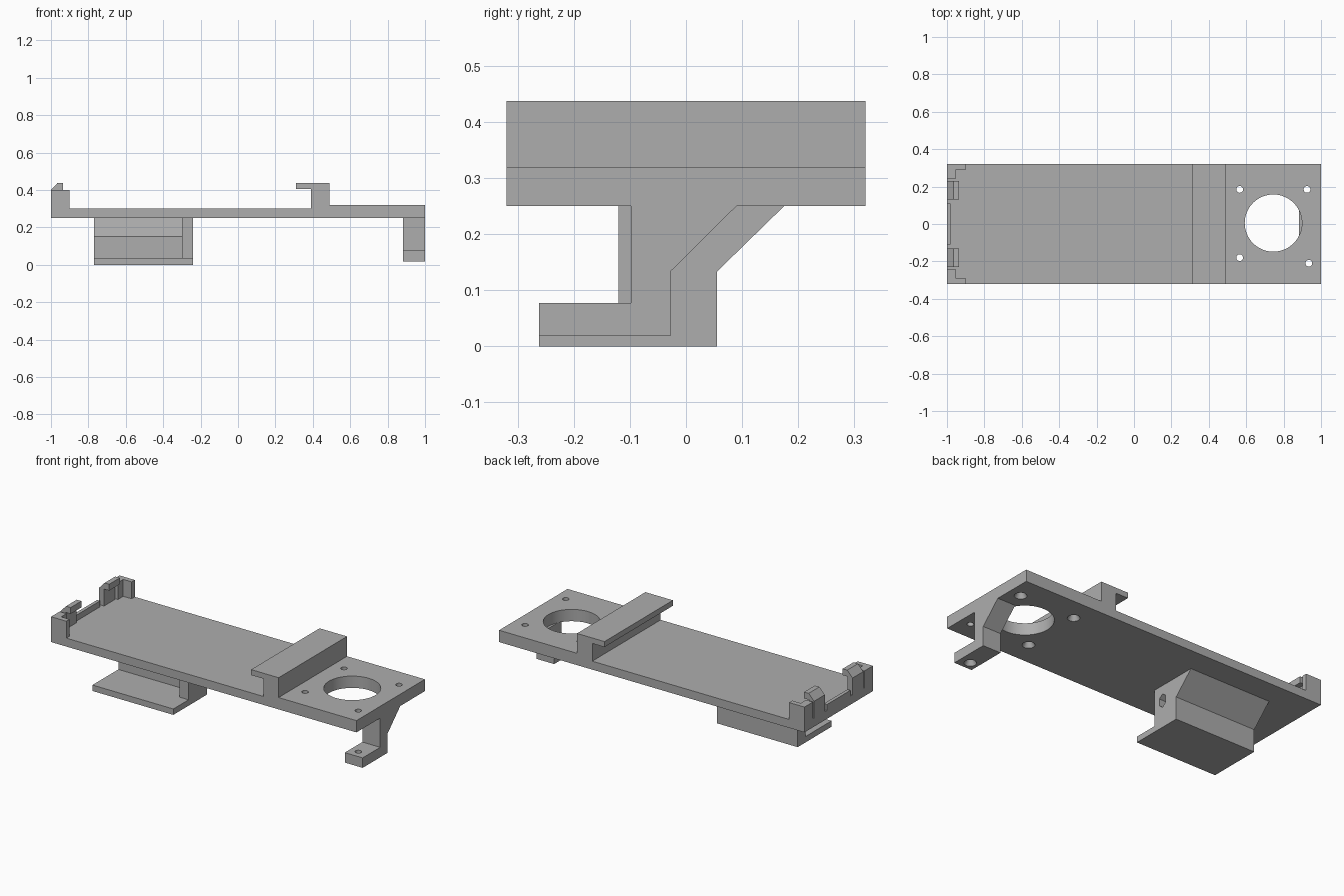
import bpy, bmesh
from math import radians
from mathutils import Vector

cube = bpy.data.objects.get("Cube")
if cube:
    bpy.data.objects.remove(cube)

grey = bpy.data.materials.new("plain grey")
grey.use_nodes = True
colour = (0.42, 0.42, 0.42, 1)
grey.diffuse_color = colour
grey.node_tree.nodes["Principled BSDF"].inputs["Base Color"].default_value = colour


def finish(name, bm):
    bmesh.ops.recalc_face_normals(bm, faces=bm.faces)
    mesh = bpy.data.meshes.new(name)
    bm.to_mesh(mesh)
    bm.free()
    mesh.materials.append(grey)
    obj = bpy.data.objects.new(name, mesh)
    bpy.context.collection.objects.link(obj)
    return obj


def prism(name, axis, points, low, high):
    """Extrude a flat profile along one axis, from low to high."""
    bm = bmesh.new()
    verts = []
    for a, b in points:
        co = [a, b]
        co.insert(axis, low)
        verts.append(bm.verts.new(co))
    face = bm.faces.new(verts)
    new = bmesh.ops.extrude_face_region(bm, geom=[face])["geom"]
    shift = Vector((0, 0, 0))
    shift[axis] = high - low
    bmesh.ops.translate(bm, vec=shift, verts=[v for v in new if isinstance(v, bmesh.types.BMVert)])
    return finish(name, bm)


def box(name, x, y, z):
    return prism(name, 2, [(x[0], y[0]), (x[1], y[0]), (x[1], y[1]), (x[0], y[1])], *z)


def cone(x, y, low, high, r_low, r_high, sides=32):
    bm = bmesh.new()
    bmesh.ops.create_cone(bm, cap_ends=True, segments=sides, radius1=r_low,
                          radius2=r_high, depth=high - low)
    bmesh.ops.translate(bm, vec=(x, y, (low + high) / 2), verts=bm.verts)
    return finish("cutter", bm)


def cut(obj, cutters):
    bpy.context.view_layer.objects.active = obj
    for c in cutters:
        mod = obj.modifiers.new("cut", "BOOLEAN")
        mod.operation = "DIFFERENCE"
        mod.solver = "EXACT"
        mod.object = c
        bpy.ops.object.modifier_apply(modifier=mod.name)
        bpy.data.objects.remove(c)


def screw_hole(x, y, z, top):
    """Through hole, countersunk from below."""
    return [cone(x, y, z - 0.02, top + 0.02, 0.018, 0.018),
            cone(x, y, z - 0.005, z + 0.03, 0.036, 0.018)]


# Base plate with raised mount and overhanging lip
plate = prism("base_plate", 1, [
    (-1, .25), (1, .25), (1, .32), (.49, .32), (.49, .4375), (.31, .4375),
    (.31, .405), (.39, .405), (.39, .3), (-1, .3)], -.32, .32)
holes = [cone(.745, .005, .2, .4, .153, .153, 64), cone(.935, -.21, .2, .4, .018, .018)]
for x, y in [(.565, .185), (.925, .185), (.565, -.18)]:
    holes += screw_hole(x, y, .25, .32)
cut(plate, holes)

# Narrow leg with a foot and a brace
leg = prism("mount_leg", 0, [
    (-.262, .018), (-.028, .018), (-.028, .133), (.09, .25), (-.098, .25),
    (-.098, .077), (-.262, .077)], .883, 1)
cut(leg, screw_hole(.935, -.21, .018, .077))

# Wide bracket: foot, braced wall and end rib with a slot
bracket = prism("wide_bracket", 0, [
    (-.262, 0), (.055, 0), (.055, .133), (.175, .25), (.08, .25),
    (-.02, .15), (-.02, .035), (-.262, .035)], -.77, -.3)
rib = prism("bracket_rib", 0, [
    (-.262, 0), (.055, 0), (.055, .133), (.175, .25), (-.12, .25),
    (-.12, .035), (-.262, .035)], -.3, -.24)
cut(rib, [prism("cutter", 0, [
    (-.08, .14), (-.055, .12), (-.03, .14), (-.03, .18), (-.055, .2), (-.08, .18)], -.32, -.22)])

# End wall: corner posts and clips on both sides, low wall between
for side, label in ((1, "back"), (-1, "front")):
    prism(label + "_corner_post", 2, [
        (x, y * side) for x, y in [(-1, .24), (-.955, .24), (-.955, .29),
                                   (-.9, .29), (-.9, .32), (-1, .32)]], .3, .4)
    prism(label + "_clip", 1, [
        (-1, .3), (-.968, .3), (-.968, .4), (-.935, .4), (-.935, .4375),
        (-.965, .4375), (-1, .4)], side * .13, side * .23)
box("middle_wall", (-1, -.98), (-.11, .11), (.3, .335))

# Smooth the round holes, keep the edges sharp
for obj in bpy.context.collection.objects:
    if obj.type == "MESH" and obj.data.materials and obj.data.materials[0] == grey:
        obj.select_set(True)
        bpy.context.view_layer.objects.active = obj
bpy.ops.object.shade_smooth_by_angle(angle=radians(25))
